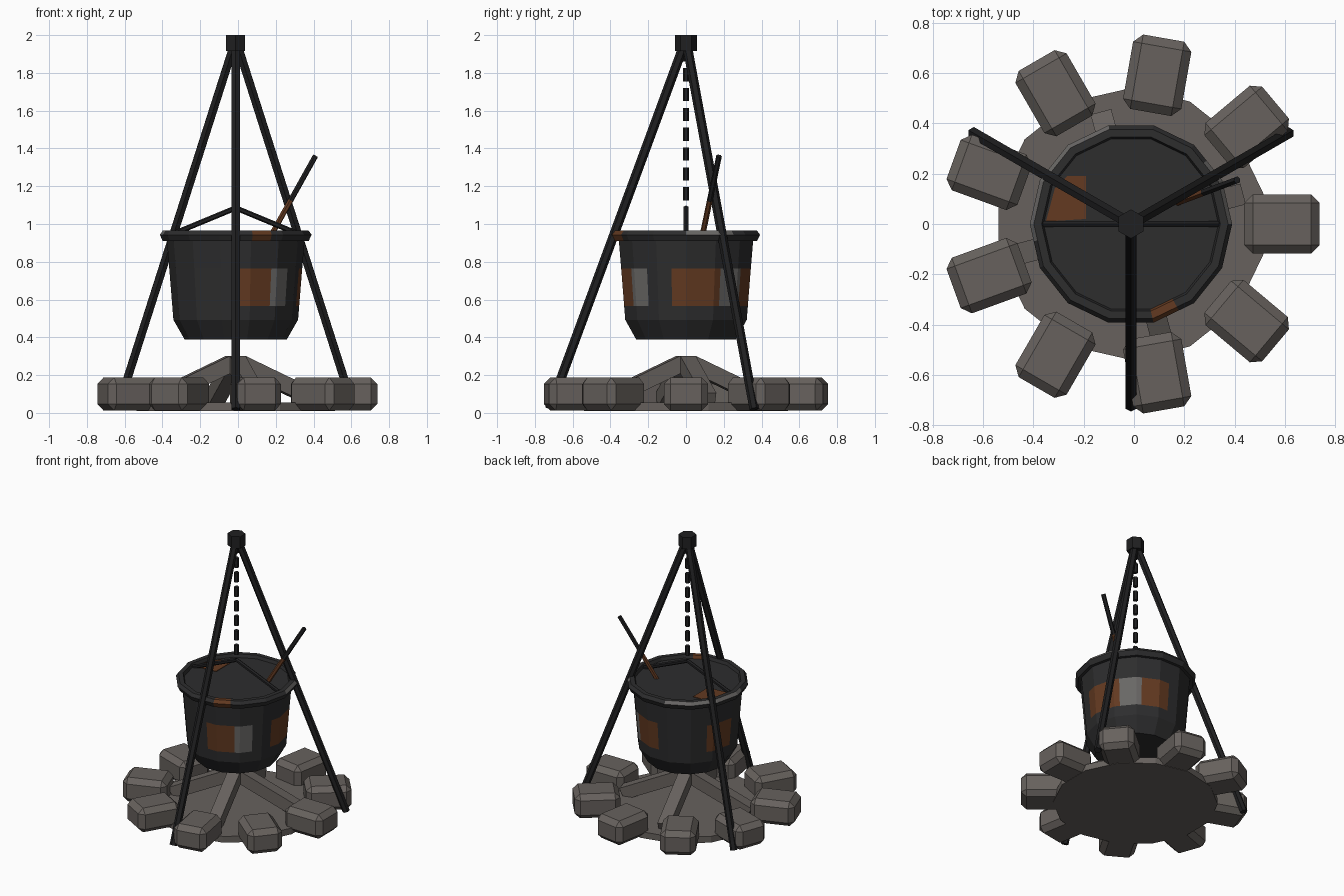
import bpy, bmesh, math
from mathutils import Vector, Matrix

if "Cube" in bpy.data.objects:
    bpy.data.objects.remove(bpy.data.objects["Cube"])

CX = -0.012   # the axis of the tripod and pot
N = 14


def mat(name, r, g, b):
    m = bpy.data.materials.new(name)
    m.diffuse_color = (r, g, b, 1)
    m.use_nodes = True
    m.node_tree.nodes["Principled BSDF"].inputs["Base Color"].default_value = m.diffuse_color
    return m


IRON = mat("dark_iron", 0.026, 0.026, 0.027)
BLACK = mat("black_iron", 0.014, 0.014, 0.015)
RUST = mat("rust", 0.125, 0.042, 0.015)
WORN = mat("worn_metal", 0.14, 0.135, 0.13)
STONE = mat("stone", 0.135, 0.12, 0.11)


def finish(bm, name, mats):
    me = bpy.data.meshes.new(name)
    bmesh.ops.recalc_face_normals(bm, faces=bm.faces[:])
    bm.to_mesh(me)
    bm.free()
    for m in mats:
        me.materials.append(m)
    ob = bpy.data.objects.new(name, me)
    bpy.context.collection.objects.link(ob)
    return ob


def bar(name, a, b, r, m, n=6):
    """Straight rod from a to b."""
    a, b = Vector(a), Vector(b)
    bm = bmesh.new()
    q = (b - a).to_track_quat('Z', 'Y').to_matrix().to_4x4()
    bmesh.ops.create_cone(bm, cap_ends=True, segments=n, radius1=r, radius2=r,
                          depth=(b - a).length,
                          matrix=Matrix.Translation((a + b) / 2) @ q)
    return finish(bm, name, [m])


def box(name, mtx, size, m, bevel=0):
    bm = bmesh.new()
    bmesh.ops.create_cube(bm, size=1, matrix=Matrix.Diagonal((*size, 1)))
    if bevel:
        bmesh.ops.bevel(bm, geom=bm.edges[:], offset=bevel, segments=1, affect='EDGES')
    bm.transform(mtx)
    return finish(bm, name, [m])


def revolve(name, profile, cuts, rule, closed):
    """Faceted ring with N sides, extra cuts along its flat sides, coloured by rule."""
    step = 360 / N
    angs = sorted([i * step for i in range(N)] + [c % 360 for c in cuts])
    bm = bmesh.new()
    rows = []
    for a in angs:
        k = math.cos(math.radians(step / 2)) / math.cos(math.radians(a % step - step / 2))
        t = math.radians(a)
        rows.append([bm.verts.new((CX + r * k * math.cos(t), r * k * math.sin(t), z))
                     for r, z in profile])
    n = len(angs)
    for i in range(n):
        p, q = rows[i], rows[(i + 1) % n]
        mid = (angs[i] + (angs[i + 1] if i + 1 < n else 360)) / 2
        for j in range(len(profile) if closed else len(profile) - 1):
            k = (j + 1) % len(profile)
            bm.faces.new((p[j], q[j], q[k], p[k])).material_index = rule(mid, j)
    if not closed:
        bm.faces.new([r[0] for r in rows])
        bm.faces.new([r[-1] for r in rows])
    return finish(bm, name, [IRON, RUST, WORN])


def inside(a, spans):
    return any(lo < a < hi for lo, hi in spans)


# pot with a band of rust and worn patches
def pot_rule(a, j):
    if j != 2:
        return 0
    if inside(a, [(270, 303), (347, 360), (0, 32), (57, 90), (147, 180)]):
        return 1
    return 2 if inside(a, [(303, 323), (32, 57)]) else 0


revolve("pot", [(0.27, 0.388), (0.33, 0.493), (0.336, 0.567), (0.352, 0.765),
                (0.365, 0.915), (0.365, 0.942)],
        [270, 303, 323, 347, 32, 57, 90, 147], pot_rule, False)


# rim, worn on its outer faces
def rim_rule(a, j):
    if inside(a, [(282.8, 299)]):
        return 1
    return 2 if j == 2 and inside(a, [(0, 40), (103, 190)]) else 0


revolve("rim", [(0.345, 0.935), (0.355, 0.965), (0.386, 0.965), (0.402, 0.943),
                (0.386, 0.91), (0.355, 0.91)], [299, 40, 190], rim_rule, True)

# rust plate on the pot's contents
bm = bmesh.new()
f = bm.faces.new([bm.verts.new((x, y, 0.943)) for x, y in
                  [(-0.35, 0.01), (-0.19, 0.02), (-0.19, 0.19), (-0.265, 0.19), (-0.315, 0.14)]])
top = bmesh.ops.extrude_face_region(bm, geom=[f])
bmesh.ops.translate(bm, vec=(0, 0, 0.004), verts=[v for v in top['geom'] if isinstance(v, bmesh.types.BMVert)])
finish(bm, "rust_patch", [RUST])

# carrying handle
for s in (-1, 1):
    bar("handle", (CX + s * 0.35, 0, 0.94), (CX, 0, 1.085), 0.014, BLACK)

# chain
for i in range(8):
    z = 1.895 - i * 0.105
    bar("chain_link", (CX, 0, z - 0.035), (CX, 0, z + 0.035), 0.016, BLACK)

# stirring spoon, rusty at the lower end
lo, hi = Vector((0.17, 0.085, 0.93)), Vector((0.41, 0.175, 1.36))
mid = lo.lerp(hi, 0.45)
bar("spoon_lower", lo, mid, 0.015, RUST)
bar("spoon_upper", mid, hi, 0.015, BLACK)

# tripod legs and cap
for a in (30, 150, 270):
    t = math.radians(a)
    bar("tripod_leg", (CX + 0.722 * math.cos(t), 0.722 * math.sin(t), 0.02),
        (CX + 0.01 * math.cos(t), 0.01 * math.sin(t), 1.95), 0.025, BLACK)
bar("tripod_cap", (CX, 0, 1.915), (CX, 0, 2.0), 0.058, BLACK)

# hearth base
bar("hearth_base", (CX, 0, 0.01), (CX, 0, 0.055), 0.54, STONE, N)

# ring of stones
for i in range(9):
    m = Matrix.Translation((CX, 0, 0.1)) @ Matrix.Rotation(math.radians(40 * i), 4, 'Z') \
        @ Matrix.Translation((0.6, 0, 0))
    box("hearth_stone", m, (0.3, 0.235, 0.175), STONE, 0.035)

# logs leaning together in the middle
for i in range(4):
    m = Matrix.Translation((CX, 0, 0)) @ Matrix.Rotation(math.radians(15 + 90 * i), 4, 'Z') \
        @ Matrix.Translation((0.235, 0, 0.165)) @ Matrix.Rotation(math.radians(25), 4, 'Y')
    box("log", m, (0.46, 0.085, 0.085), STONE)
